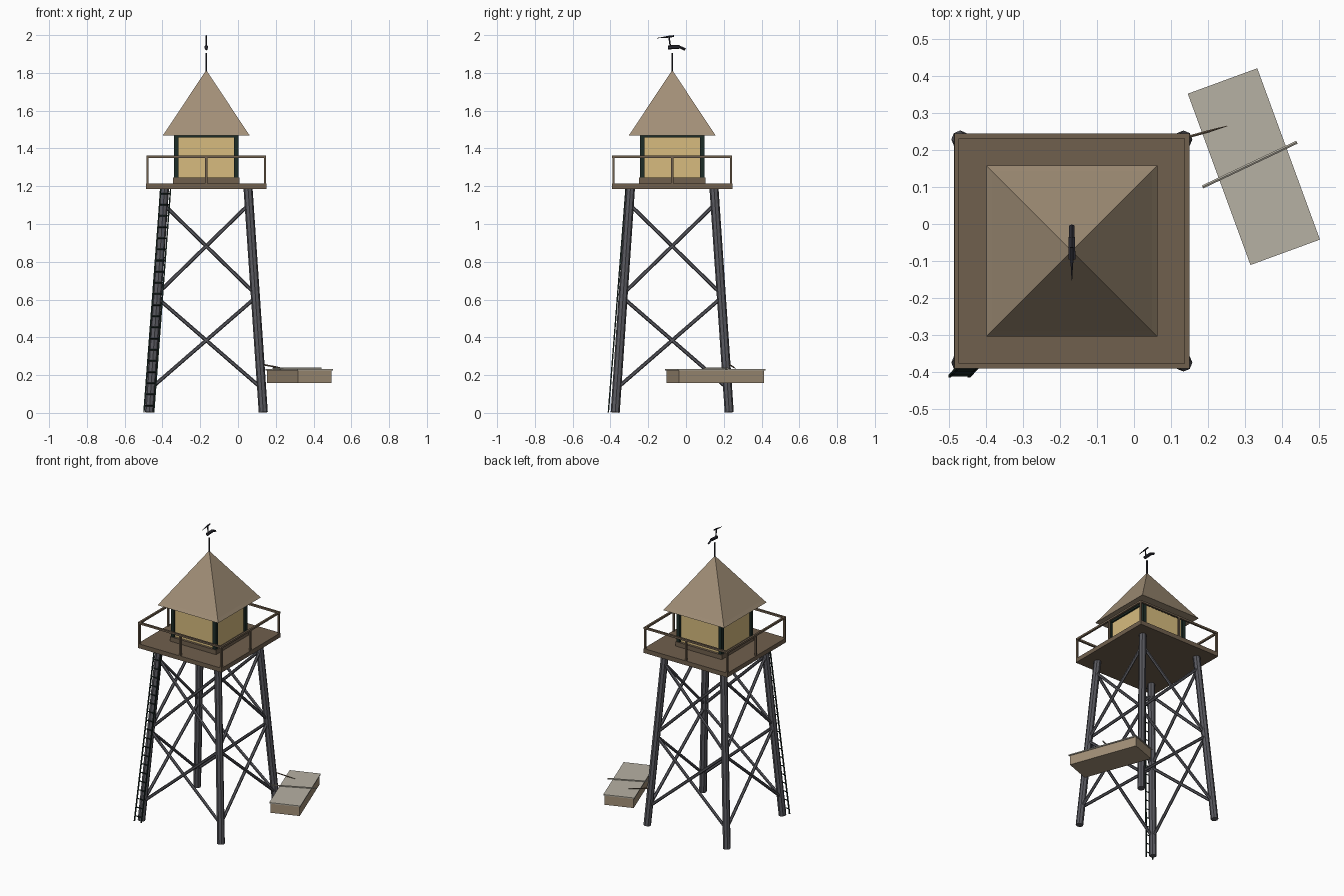
import bpy, bmesh, math
from mathutils import Vector, Matrix

if "Cube" in bpy.data.objects:
    bpy.data.objects.remove(bpy.data.objects["Cube"])

CX, CY = -0.168, -0.073   # tower axis


def mat(name, rgb):
    m = bpy.data.materials.new(name)
    m.diffuse_color = (*rgb, 1)
    m.use_nodes = True
    m.node_tree.nodes["Principled BSDF"].inputs["Base Color"].default_value = m.diffuse_color
    return m


STEEL = mat("steel", (0.10, 0.10, 0.115))
DECK = mat("deck_wood", (0.16, 0.115, 0.075))
ROOF = mat("roof_wood", (0.36, 0.275, 0.185))
GLASS = mat("warm_glass", (0.68, 0.50, 0.21))
DARK = mat("dark_green", (0.012, 0.025, 0.02))
IRON = mat("iron", (0.025, 0.025, 0.035))
COVER = mat("boat_cover", (0.47, 0.44, 0.37))


def finish(name, bm, material):
    bmesh.ops.recalc_face_normals(bm, faces=bm.faces)
    me = bpy.data.meshes.new(name)
    bm.to_mesh(me)
    bm.free()
    me.materials.append(material)
    ob = bpy.data.objects.new(name, me)
    bpy.context.collection.objects.link(ob)
    return ob


def add_box(bm, c, size, rot=0):
    bmesh.ops.create_cube(bm, size=1, matrix=Matrix.Translation(c)
                          @ Matrix.Rotation(rot, 4, 'Z') @ Matrix.Diagonal((*size, 1)))


def add_rod(bm, a, b, r, sides=6, r2=None):
    a, b = Vector(a), Vector(b)
    d = b - a
    m = Matrix.Translation((a + b) / 2) @ d.to_track_quat('Z', 'Y').to_matrix().to_4x4()
    bmesh.ops.create_cone(bm, cap_ends=True, segments=sides, radius1=r,
                          radius2=r if r2 is None else r2, depth=d.length, matrix=m)


def box(name, c, size, material, rot=0):
    bm = bmesh.new()
    add_box(bm, c, size, rot)
    return finish(name, bm, material)


def leg_offset(z):
    return 0.302 - 0.068 * z


def leg_point(sx, sy, z):
    o = leg_offset(z)
    return (CX + sx * o, CY + sy * o, z)


CORNERS = [(-1, -1), (1, -1), (1, 1), (-1, 1)]

# Splayed legs
for i, (sx, sy) in enumerate(CORNERS):
    bm = bmesh.new()
    add_rod(bm, leg_point(sx, sy, 0.003), leg_point(sx, sy, 1.19), 0.024, 8)
    finish(f"leg_{i + 1}", bm, STEEL)

# Two tiers of cross braces on each side
bm = bmesh.new()
for i in range(4):
    p, q = CORNERS[i], CORNERS[(i + 1) % 4]
    for lo, hi in ((0.13, 0.61), (0.63, 1.105)):
        add_rod(bm, leg_point(*p, lo), leg_point(*q, hi), 0.010)
        add_rod(bm, leg_point(*q, lo), leg_point(*p, hi), 0.010)
finish("cross_braces", bm, STEEL)

# Ladder up the front left leg
bm = bmesh.new()
foot, head = Vector((-0.472, -0.411, 0.003)), Vector((-0.383, -0.318, 1.185))
for s in (-0.026, 0.026):
    off = Vector((s, 0, 0))
    add_rod(bm, foot + off, head + off, 0.005, 4)
for k in range(20):
    p = foot.lerp(head, (k + 0.6) / 20)
    add_rod(bm, p - Vector((0.026, 0, 0)), p + Vector((0.026, 0, 0)), 0.004, 4)
finish("ladder", bm, DARK)

# Deck and railing
box("deck", (CX, CY, 1.2), (0.636, 0.636, 0.03), DECK)
bm = bmesh.new()
R = 0.311
for i in range(4):
    a, b = CORNERS[i], CORNERS[(i + 1) % 4]
    mx, my = (a[0] + b[0]) / 2, (a[1] + b[1]) / 2
    for px, py in (a, (mx, my)):
        add_box(bm, (CX + px * R, CY + py * R, 1.283), (0.012, 0.012, 0.146))
    size = (2 * R + 0.013, 0.013, 0.013) if mx == 0 else (0.013, 2 * R + 0.013, 0.013)
    add_box(bm, (CX + mx * R, CY + my * R, 1.355), size)
finish("railing", bm, DECK)

# Cabin
box("cabin_plinth", (CX, CY, 1.23), (0.35, 0.35, 0.032), DECK)
box("cabin_windows", (CX, CY, 1.352), (0.318, 0.318, 0.215), GLASS)
bm = bmesh.new()
for sx, sy in CORNERS:
    add_box(bm, (CX + sx * 0.159, CY + sy * 0.159, 1.357), (0.024, 0.024, 0.226))
add_box(bm, (CX, CY, 1.464), (0.34, 0.34, 0.014))
finish("cabin_frame", bm, DARK)

# Pyramid roof with a chamfered eave
bm = bmesh.new()
rings = [[bm.verts.new((CX + sx * h, CY + sy * h, z)) for sx, sy in CORNERS]
         for h, z in ((0.231, 1.468), (0.216, 1.489))]
tip = bm.verts.new((CX, CY, 1.815))
bm.faces.new(rings[0])
for i in range(4):
    j = (i + 1) % 4
    bm.faces.new((rings[0][i], rings[0][j], rings[1][j], rings[1][i]))
    bm.faces.new((rings[1][i], rings[1][j], tip))
finish("roof", bm, ROOF)

# Weather vane: spindle and a flat bird
bm = bmesh.new()
add_rod(bm, (CX, CY, 1.79), (CX, CY, 1.905), 0.005, 6)
finish("vane_spindle", bm, IRON)
bm = bmesh.new()
add_rod(bm, (CX, -0.095, 1.935), (CX, -0.035, 1.938), 0.011, 6, 0.010)
add_rod(bm, (CX, -0.045, 1.942), (CX, -0.004, 1.924), 0.007, 4)
add_rod(bm, (CX, -0.083, 1.94), (CX, -0.09, 1.99), 0.004, 6)
add_rod(bm, (CX, -0.063, 1.995), (CX, -0.105, 1.99), 0.005, 6)
add_rod(bm, (CX, -0.105, 1.99), (CX, -0.153, 1.984), 0.004, 6, 0.001)
finish("vane_bird", bm, IRON)

# Moored flat boat with cover, oar and mooring line
TURN = math.radians(20.1)
BX, BY = 0.324, 0.155
box("boat_hull", (BX, BY, 0.192), (0.188, 0.48, 0.066), ROOF, TURN)
box("boat_cover", (BX, BY, 0.228), (0.2, 0.493, 0.007), COVER, TURN)
bm = bmesh.new()
add_rod(bm, (0.185, 0.1, 0.236), (0.44, 0.221, 0.236), 0.005)
finish("oar", bm, COVER)
bm = bmesh.new()
add_rod(bm, (0.12, 0.228, 0.258), (0.2, 0.25, 0.243), 0.004, 6)
add_rod(bm, (0.2, 0.25, 0.243), (0.252, 0.265, 0.233), 0.004, 6, 0.001)
finish("mooring_line", bm, DECK)
